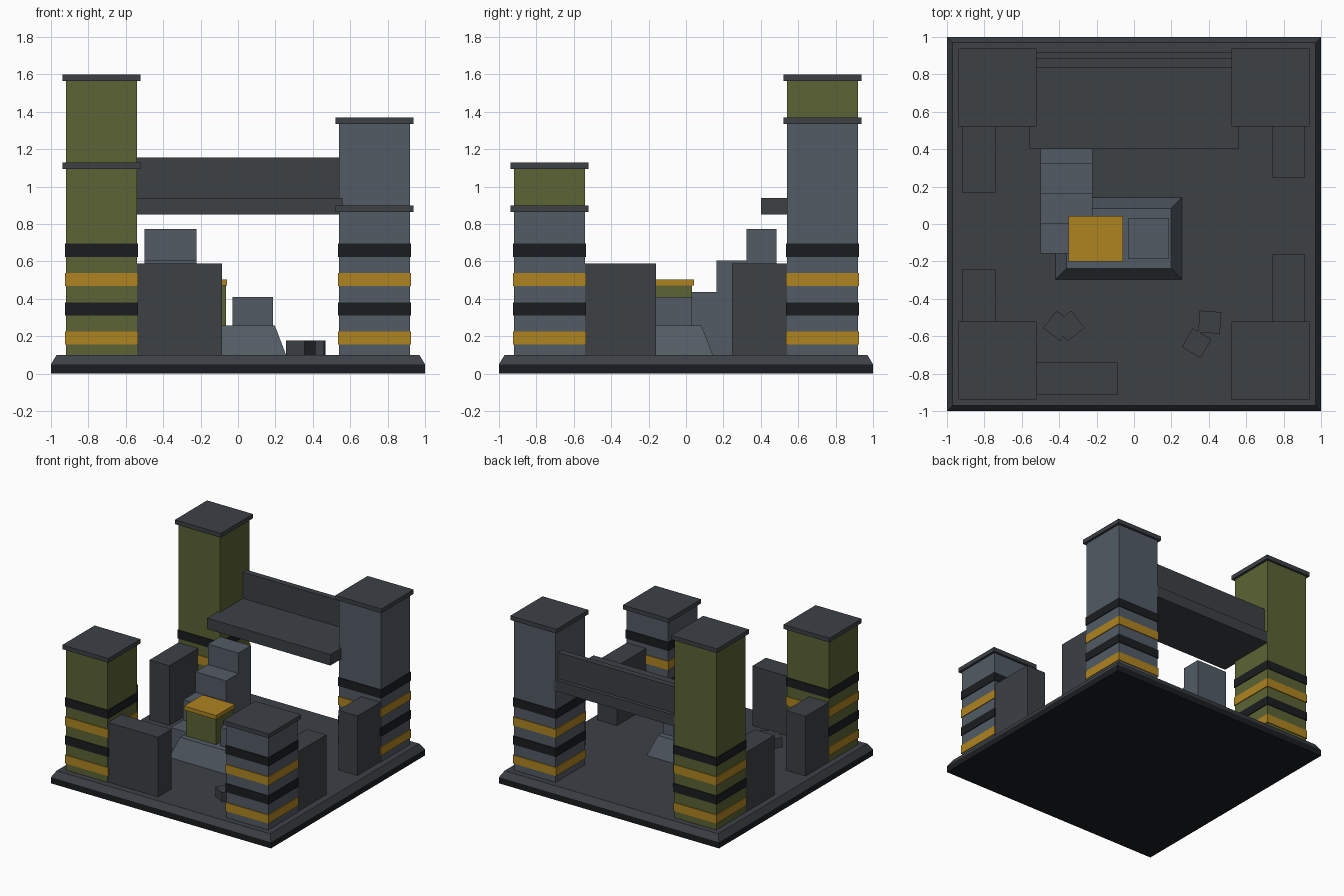
import bpy, bmesh, math

if "Cube" in bpy.data.objects:
    bpy.data.objects.remove(bpy.data.objects["Cube"])


def material(name, rgb):
    m = bpy.data.materials.new(name)
    m.diffuse_color = (*rgb, 1)
    m.use_nodes = True
    m.node_tree.nodes["Principled BSDF"].inputs["Base Color"].default_value = m.diffuse_color
    return m


DARK = material("dark_grey", (0.045, 0.052, 0.06))
STEEL = material("steel_grey", (0.085, 0.105, 0.13))
OLIVE = material("olive", (0.105, 0.125, 0.035))
AMBER = material("amber", (0.42, 0.23, 0.015))
BLACK = material("black", (0.01, 0.012, 0.014))


def block(name, x, y, z, mat, inset=0.0, rot=0.0):
    """Box given by (min, max) ranges; inset tapers the top, rot turns it about z."""
    cx, cy = sum(x) / 2, sum(y) / 2
    bm = bmesh.new()
    bmesh.ops.create_cube(bm, size=1)
    for v in bm.verts:
        top = v.co.z > 0
        shrink = 2 * inset if top else 0
        v.co.x *= x[1] - x[0] - shrink
        v.co.y *= y[1] - y[0] - shrink
        v.co.z = z[1] if top else z[0]
    me = bpy.data.meshes.new(name)
    bm.to_mesh(me)
    bm.free()
    me.materials.append(mat)
    ob = bpy.data.objects.new(name, me)
    ob.location = (cx, cy, 0)
    ob.rotation_euler.z = math.radians(rot)
    bpy.context.collection.objects.link(ob)
    return ob


def square(name, cx, cy, half, z, mat, rot=0.0):
    return block(name, (cx - half, cx + half), (cy - half, cy + half), z, mat, rot=rot)


# Base plate with chamfered rim
block("base_plate", (-1, 1), (-1, 1), (0, 0.05), BLACK)
block("base_top", (-1, 1), (-1, 1), (0.05, 0.10), DARK, inset=0.03)

# Corner towers with striped bands and caps
P = 0.73
for name, sx, sy, height, mat in [("front_left", -1, -1, 1.13, OLIVE),
                                  ("front_right", 1, -1, 0.90, STEEL),
                                  ("back_left", -1, 1, 1.60, OLIVE),
                                  ("back_right", 1, 1, 1.37, STEEL)]:
    cx, cy = sx * P, sy * P
    square(name + "_tower", cx, cy, 0.19, (0.10, height - 0.035), mat)
    square(name + "_cap", cx, cy, 0.209, (height - 0.035, height), DARK)
    for i in range(4):
        z = 0.19 + 0.1565 * i
        square(f"{name}_band_{i}", cx, cy, 0.196, (z - 0.035, z + 0.035),
               BLACK if i % 2 else AMBER)

# Low walls running off the towers
WALL = (0.10, 0.59)
block("front_wall", (-0.56, -0.085), (-0.915, -0.74), WALL, DARK)
block("left_front_wall", (-0.92, -0.74), (-0.56, -0.24), WALL, DARK)
block("left_back_wall", (-0.92, -0.74), (0.165, 0.56), WALL, DARK)
block("right_front_wall", (0.74, 0.915), (-0.56, -0.16), WALL, DARK)
block("right_back_wall", (0.74, 0.915), (0.245, 0.56), WALL, DARK)

# Raised walkway between the back towers, with parapet
block("walkway", (-0.56, 0.56), (0.40, 0.92), (0.85, 0.94), DARK)
block("parapet", (-0.56, 0.56), (0.838, 0.888), (0.94, 1.155), DARK)

# Staircase up to the walkway
for i in range(4):
    y = -0.157 + 0.16 * i
    block(f"stair_{i}", (-0.50, -0.222), (y, y + 0.16),
          (0.10, 0.27 + 0.1675 * i), STEEL)

# Centre plinth with crates
block("plinth", (-0.42, 0.257), (-0.297, 0.143), (0.10, 0.258), STEEL, inset=0.06)
block("steel_crate", (-0.03, 0.187), (-0.187, 0.033), (0.258, 0.41), STEEL)
block("olive_crate", (-0.34, -0.065), (-0.19, 0.032), (0.258, 0.47), OLIVE)
block("crate_lid", (-0.35, -0.058), (-0.20, 0.042), (0.47, 0.503), AMBER)

# Rubble
for i, (x, y, rot) in enumerate([(-0.405, -0.545, 52), (-0.345, -0.545, 38),
                                 (0.405, -0.525, -4), (0.335, -0.637, -30)]):
    square(f"rubble_{i}", x, y, 0.058, (0.10, 0.177), DARK, rot=rot)
